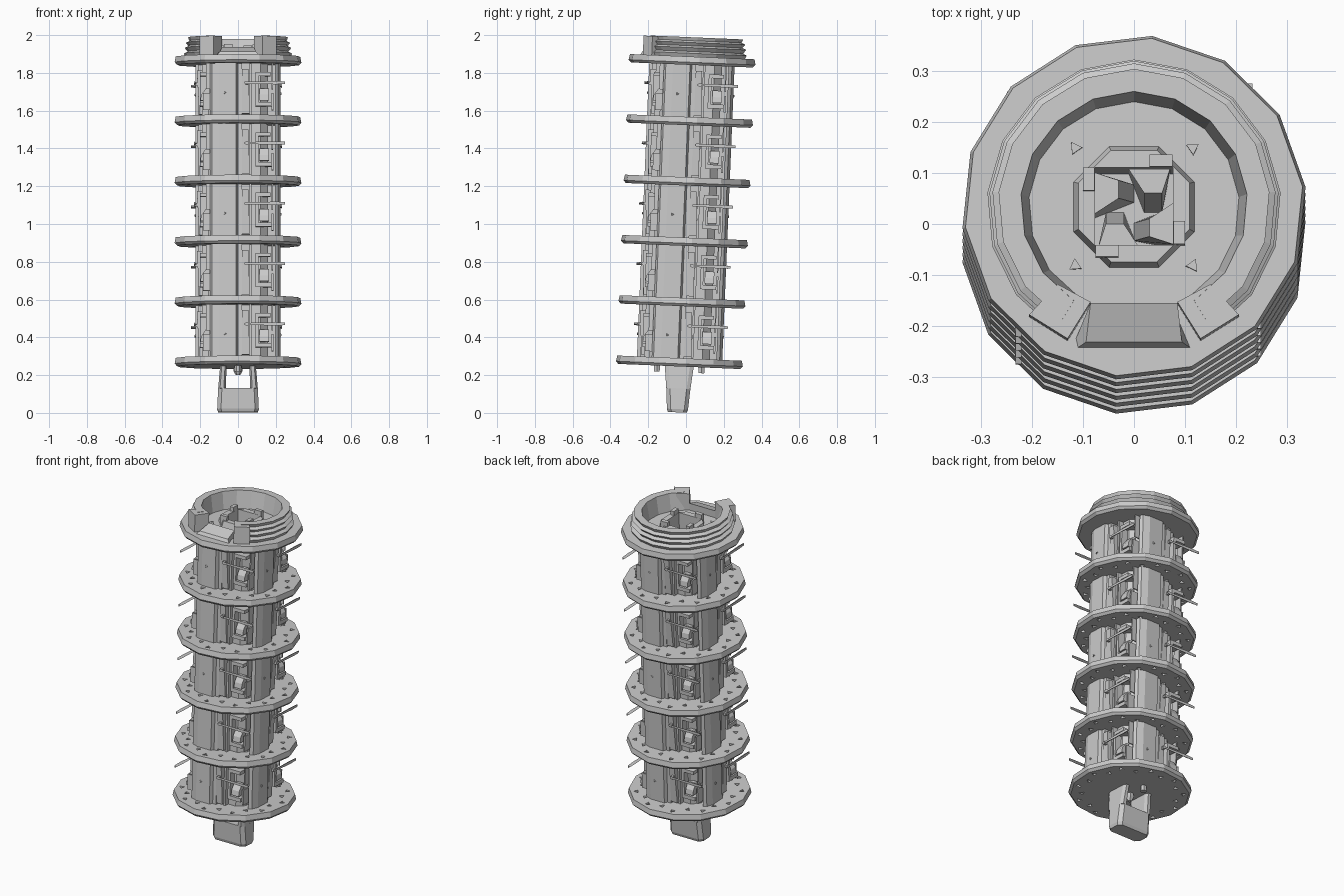
import bpy, bmesh
from math import sin, cos, pi, radians
from mathutils import Matrix, Vector

if "Cube" in bpy.data.objects:
    bpy.data.objects.remove(bpy.data.objects["Cube"])

# whole model leans slightly backwards about its base
LEAN = Matrix.Translation((0, -0.046, 0)) @ Matrix.Rotation(-0.042, 4, 'X')
LEVELS = [0.27 + 0.3195 * i for i in range(6)]


def finish(name, bm, helper=False):
    bmesh.ops.recalc_face_normals(bm, faces=bm.faces)
    bmesh.ops.transform(bm, matrix=LEAN, verts=bm.verts)
    me = bpy.data.meshes.new(name)
    bm.to_mesh(me)
    bm.free()
    ob = bpy.data.objects.new(name, me)
    bpy.context.collection.objects.link(ob)
    if helper:
        ob.hide_render = True
        ob.hide_viewport = True
    return ob


def turn(k):
    return Matrix.Rotation(k * pi / 2, 4, 'Z')


def loft(bm, loops, mat=Matrix()):
    """Skin a stack of equal-length closed loops and cap both ends."""
    rows = [[bm.verts.new(mat @ Vector(p)) for p in lp] for lp in loops]
    n = len(rows[0])
    for a, b in zip(rows, rows[1:]):
        for i in range(n):
            j = (i + 1) % n
            bm.faces.new((a[i], a[j], b[j], b[i]))
    bm.faces.new(rows[0])
    bm.faces.new(rows[-1][::-1])


def prism(bm, pts, z0, z1, mat=Matrix()):
    loft(bm, [[(x, y, z) for x, y in pts] for z in (z0, z1)], mat)


def box(bm, x0, x1, y0, y1, z0, z1, mat=Matrix()):
    prism(bm, [(x0, y0), (x1, y0), (x1, y1), (x0, y1)], z0, z1, mat)


def ngon(r, n, cx=0, cy=0, rot=0):
    return [(cx + r * cos(rot + 2 * pi * i / n), cy + r * sin(rot + 2 * pi * i / n)) for i in range(n)]


def cut(ob, cutter):
    m = ob.modifiers.new("cut", 'BOOLEAN')
    m.object = cutter
    m.operation = 'DIFFERENCE'
    m.solver = 'EXACT'


# cutters: triangular perforations and the square well
bm = bmesh.new()
for i in range(22):
    a = 2 * pi * (i + 0.5) / 22
    r = 0.262 if i % 2 else 0.292
    prism(bm, ngon(0.017, 3, r * cos(a), r * sin(a), i * 1.3), 0.15, 1.7)
hole_cutter = finish("hole_cutter", bm, True)
bm = bmesh.new()
box(bm, -0.076, 0.076, -0.076, 0.076, 1.62, 2.2)
well_cutter = finish("well_cutter", bm, True)

# flanges
def flange(bm, z):
    loft(bm, [[(x, y, zz) for x, y in ngon(r, 14, rot=0.12)]
              for r, zz in ((0.325, z - 0.024), (0.338, z - 0.01), (0.332, z + 0.02))])

bm = bmesh.new()
for z in LEVELS[:-1]:
    flange(bm, z)
cut(finish("perforated_flanges", bm), hole_cutter)
bm = bmesh.new()
flange(bm, LEVELS[-1])
cut(finish("top_flange", bm), well_cutter)

# central core
bm = bmesh.new()
h, c = 0.16, 0.12
prism(bm, [(-h, -c), (-c, -h), (c, -h), (h, -c), (h, c), (c, h), (-c, h), (-h, c)], 0.28, 1.86)
cut(finish("core", bm), well_cutter)

# side panels, posts, brackets and pins, the same on all four sides
panels, posts, brackets, pins = (bmesh.new() for _ in range(4))
plate = [(-0.148, -0.195), (-0.138, -0.212), (-0.1, -0.226), (-0.01, -0.226),
         (0.0, -0.205), (-0.1, -0.208), (-0.13, -0.198)]
for k in range(4):
    T = turn(k)
    prism(panels, plate, 0.28, 1.86, T)
    box(posts, 0.0, 0.022, -0.208, -0.155, 0.28, 1.86, T)
    for n, z in enumerate(LEVELS[:-1]):
        # post block, slightly tapered
        loft(posts, [[(0.022, -y, z + dz), (w, -y, z + dz), (w, -0.155, z + dz), (0.022, -0.155, z + dz)]
                     for y, w, dz in ((0.205, 0.062, 0.03), (0.218, 0.056, 0.265))], T)
        # bracket frame with its inner block
        for x0, x1, y, z0, z1 in ((0.06, 0.072, 0.19, 0.02, 0.30), (0.092, 0.108, 0.2, 0.07, 0.25),
                                  (0.108, 0.178, 0.2, 0.07, 0.092), (0.108, 0.172, 0.2, 0.23, 0.25),
                                  (0.178, 0.187, 0.185, 0.05, 0.14), (0.178, 0.185, 0.17, 0.16, 0.30)):
            box(brackets, x0, x1, -y, -0.125, z + z0, z + z1, T)
        loft(brackets, [[(0.115, -y, z + dz), (0.165, -y, z + dz), (0.165, -0.15, z + dz), (0.115, -0.15, z + dz)]
                        for y, dz in ((0.2, 0.1), (0.195, 0.13), (0.17, 0.165))], T)
        # thin tangential pin
        loft(pins, [[(x, -0.228 + r * cos(a), z + 0.192 + r * sin(a)) for a in (0, 2.1, 4.2)]
                    for x, r in ((0.035, 0.006), (0.2, 0.010), (0.248, 0.008))], T)
        box(pins, 0.04, 0.054, -0.232, -0.2, z + 0.184, z + 0.2, T)
        # small rivet on the panel
        if n % 2 == 0:
            loft(pins, [[(-0.07 + r * cos(a), y, z + 0.14 + r * sin(a)) for a in (0, 2.1, 4.2)]
                        for y, r in ((-0.22, 0.012), (-0.231, 0.006))], T)
finish("side_panels", panels)
finish("side_posts", posts)
finish("brackets", brackets)
finish("pins", pins)

# threaded collar with an opening at the front
bm = bmesh.new()
prof = [(0.205, 1.88), (0.275, 1.88), (0.288, 1.905), (0.268, 1.915), (0.284, 1.935), (0.264, 1.945),
        (0.278, 1.962), (0.258, 1.972), (0.266, 1.99), (0.222, 1.99)]
a0, a1, N = radians(-58), radians(238), 14
loft(bm, [[(r * cos(a), r * sin(a), z) for r, z in prof]
          for a in (a0 + (a1 - a0) * i / N for i in range(N + 1))])
finish("threaded_collar", bm)

# lugs each side of the opening, and the sloped step between them
bm = bmesh.new()
for s in (-1, 1):
    pts = [(s * 0.085, -0.19), (s * 0.13, -0.262), (s * 0.205, -0.215), (s * 0.15, -0.155)]
    prism(bm, pts, 1.88, 1.988)
finish("collar_lugs", bm)
bm = bmesh.new()
loft(bm, [[(x, -0.285, 1.87), (x * 0.75, -0.285 + 0.02, 1.905), (x * 0.68, -0.19, 1.93), (x * 0.68, -0.19, 1.87)]
          for x in (-0.125, 0.125)])
finish("front_step", bm)

# raised socket around the well, with corner blocks and bolts
bm = bmesh.new()
loft(bm, [[(x, y, z) for x, y in ngon(r, 8, rot=pi / 8)] for r, z in ((0.13, 1.88), (0.118, 1.925))])
cut(finish("socket", bm), well_cutter)
bm = bmesh.new()
for k in range(4):
    box(bm, -0.075, -0.03, -0.1, -0.077, 1.89, 1.95, turn(k))
    loft(bm, [[(-0.07, -0.076, z), (0.01, -0.076, z), (-0.02, -d, z), (-0.055, -d, z)]
              for z, d in ((1.62, 0.0), (1.82, 0.03))], turn(k))
finish("socket_blocks", bm)
bm = bmesh.new()
for k in range(4):
    prism(bm, ngon(0.014, 3, 0.115, 0.115, 0.6), 1.88, 1.905, turn(k))
finish("socket_bolts", bm)

# clevis foot: two legs joined by a tapered block
bm = bmesh.new()
def ring(x0, x1, d, z):
    e = min(0.02, (x1 - x0) / 4)
    return [(x0 + e, -d, z), (x1 - e, -d, z), (x1, -d + 0.02, z), (x1, d - 0.02, z),
            (x1 - e, d, z), (x0 + e, d, z), (x0, d - 0.02, z), (x0, -d + 0.02, z)]
loft(bm, [ring(-0.105, 0.105, 0.05, 0.003), ring(-0.11, 0.11, 0.056, 0.02), ring(-0.105, 0.105, 0.064, 0.13)])
for s in (-1, 1):
    lo, hi = sorted((s * 0.065, s * 0.105)), sorted((s * 0.06, s * 0.094))
    loft(bm, [ring(*lo, 0.064, 0.128), ring(*hi, 0.077, 0.252)])
finish("clevis_foot", bm)

# bolt heads under the lowest flange
bm = bmesh.new()
for y in (-0.118, 0.118):
    prism(bm, ngon(0.018, 6, 0, y), 0.215, 0.25)
loft(bm, [[(x, y, z) for x, y in ngon(r, 6)] for r, z in ((0.012, 0.2), (0.025, 0.225), (0.02, 0.25))])
finish("underside_bolts", bm)
